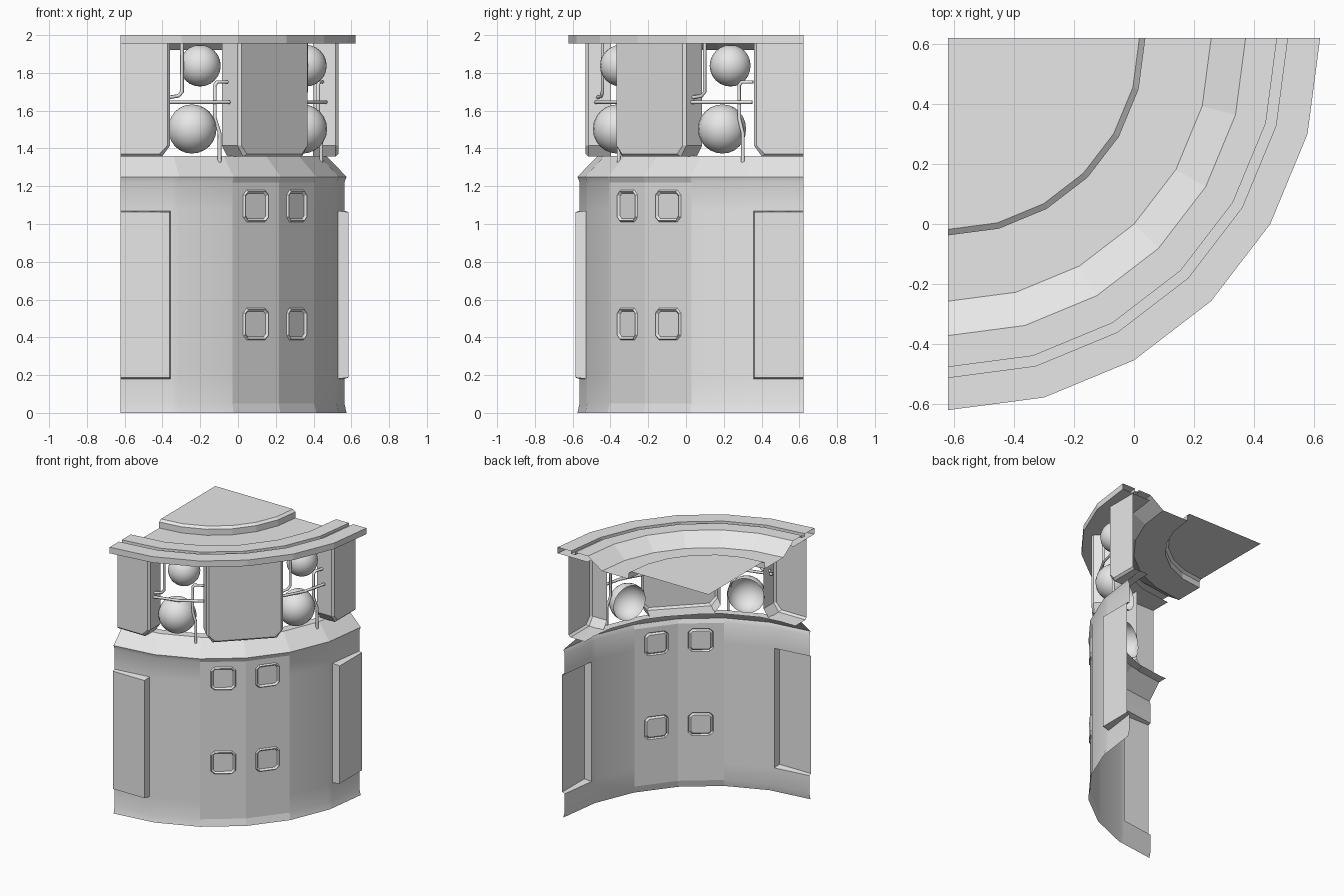
import bpy, bmesh, math
from mathutils import Vector

if "Cube" in bpy.data.objects:
    bpy.data.objects.remove(bpy.data.objects["Cube"])

CX, CY = -0.622, 0.622            # centre of the quarter circle
grey = bpy.data.materials.new("light_grey")
grey.diffuse_color = (0.8, 0.8, 0.8, 1)
grey.use_nodes = True
grey.node_tree.nodes["Principled BSDF"].inputs["Base Color"].default_value = grey.diffuse_color


def pol(r, deg, z):
    a = math.radians(deg)
    return Vector((CX + r * math.cos(a), CY + r * math.sin(a), z))


def loc(k, d, t, z):
    """d = distance out along direction k, t = sideways offset."""
    a = math.radians(k)
    return Vector((CX + d * math.cos(a) - t * math.sin(a),
                   CY + d * math.sin(a) + t * math.cos(a), z))


def finish(bm, name, smooth=None, recalc=True):
    bmesh.ops.remove_doubles(bm, verts=bm.verts, dist=0.0005)
    if recalc:
        bmesh.ops.recalc_face_normals(bm, faces=bm.faces)
    me = bpy.data.meshes.new(name)
    bm.to_mesh(me)
    bm.free()
    ob = bpy.data.objects.new(name, me)
    bpy.context.collection.objects.link(ob)
    me.materials.append(grey)
    if smooth:
        bpy.ops.object.select_all(action='DESELECT')
        ob.select_set(True)
        bpy.context.view_layer.objects.active = ob
        bpy.ops.object.shade_smooth_by_angle(angle=math.radians(smooth))
    return ob


def grid(bm, rows, skip=()):
    """Skin rows of points (bottom to top, left to right)."""
    vs = [[bm.verts.new(p) for p in r] for r in rows]
    faces = {}
    for i in range(len(vs) - 1):
        for j in range(len(vs[0]) - 1):
            if (i, j) not in skip:
                faces[i, j] = bm.faces.new(
                    (vs[i][j], vs[i][j + 1], vs[i + 1][j + 1], vs[i + 1][j]))
    return vs, faces


# Top plate: swept profile, six facets
prof = [(1.0, 1.955), (1.244, 1.955), (1.244, 2), (1.135, 2), (1.135, 1.98),
        (1.10, 1.98), (1.10, 2), (0.995, 2), (0.88, 1.92), (0.66, 1.92),
        (0.66, 1.965), (0.64, 1.98)]
bm = bmesh.new()
vs, _ = grid(bm, [[pol(r, a, z) for a in range(-90, 1, 15)] for r, z in prof])
c = bm.verts.new(pol(0, 0, 1.98))
for j in range(6):
    bm.faces.new((vs[-1][j], vs[-1][j + 1], c))
finish(bm, "top_plate", recalc=False)

# Lower body sides with openings for the raised panels
R = 1.185
body = [(1.197, 0), (R, 0.05), (R, 0.18), (R, 1.07), (R, 1.22), (1.197, 1.25)]
F = 0.265 / (R * math.sin(math.radians(15)))
for name, k, s in (("body_left", -90, 1), ("body_right", 0, -1)):
    bm = bmesh.new()
    rows = []
    for r, z in body:
        p0, p1, p2 = (pol(r, k + s * a, z) for a in (0, 15, 30))
        row = [p0, p0.lerp(p1, F), p1, p2]
        rows.append(row if s > 0 else row[::-1])
    grid(bm, rows, skip={(2, 0 if s > 0 else 2)})
    finish(bm, name, 25, recalc=False)

# Centre body facets with framed square ports
for name, a0 in (("port_panel_left", -60), ("port_panel_right", -45)):
    bm = bmesh.new()
    lo, hi = (0.23, 0.78) if a0 == -60 else (0.22, 0.77)
    zr = [(1.197, 0), (R, 0.05), (R, 0.385), (R, 0.555), (R, 1.01),
          (R, 1.18), (R, 1.22), (1.197, 1.25)]
    rows = [[pol(r, a0, z).lerp(pol(r, a0 + 15, z), f) for f in (0, lo, hi, 1)]
            for r, z in zr]
    vs, faces = grid(bm, rows)
    corners = [vs[i][j] for i in (2, 3, 4, 5) for j in (1, 2)]
    bmesh.ops.bevel(bm, geom=corners, offset=0.025, segments=1,
                    affect='VERTICES', profile=0.5)
    mid = pol(R, a0, 0).lerp(pol(R, a0 + 15, 0), (lo + hi) / 2)
    ports = [f for f in bm.faces if len(f.verts) == 8 and any(
        (f.calc_center_median() - Vector((mid.x, mid.y, z))).length < 0.02
        for z in (0.47, 1.095))]
    bmesh.ops.inset_individual(bm, faces=ports, thickness=0.008, depth=0.010)
    bmesh.ops.inset_individual(bm, faces=ports, thickness=0.012, depth=-0.012)
    finish(bm, name, recalc=False)

# Sloped collar above the body, with inner ledge
bm = bmesh.new()
grid(bm, [[pol(r, a, z) for a in range(-90, 1, 15)]
          for r, z in ((1.197, 1.25), (1.09, 1.36), (1.03, 1.36))])
finish(bm, "collar", recalc=False)


def half_shell(bm, k, s, levels, top_too):
    """Half of a raised open-backed box. levels = outlines front to back."""
    loops = [[bm.verts.new(loc(k, d, s * t, z)) for d, t, z in lv]
             for lv in levels]
    made = [bm.faces.new(loops[0])]
    for a, b in zip(loops, loops[1:]):
        for i in range(len(a) - 1):
            made.append(bm.faces.new((a[i], b[i], b[i + 1], a[i + 1])))
    if s < 0:
        bmesh.ops.reverse_faces(bm, faces=made)


def block_outline(d, g):
    return [(d, 0, 1.357 + g), (d, 0.22 - g, 1.357 + g),
            (d, 0.262 - g, 1.415), (d, 0.262 - g, 1.955), (d, 0, 1.955)]


# Upper blocks between plate and collar: half, whole, half
for name, k, sides in (("block_left", -90, (1,)), ("block_middle", -45, (1, -1)),
                       ("block_right", 0, (-1,))):
    bm = bmesh.new()
    for s in sides:
        half_shell(bm, k, s, [block_outline(1.153, 0.014),
                              block_outline(1.138, 0), block_outline(1.02, 0)], True)
    finish(bm, name, recalc=len(sides) == 2)

# Raised flat panels on the body
dip = R - R * (1 - math.cos(math.radians(15))) * F
for name, k, s in (("side_panel_left", -90, 1), ("side_panel_right", 0, -1)):
    bm = bmesh.new()
    front = [(1.206, 0, 0.187), (1.206, 0.26, 0.187),
             (1.206, 0.26, 1.063), (1.206, 0, 1.063)]
    back = [(R, 0, 0.18), (dip, 0.265, 0.18), (dip, 0.265, 1.07), (R, 0, 1.07)]
    half_shell(bm, k, s, [front, back], False)
    finish(bm, name, recalc=False)


# Round lamps and pipes in the two gaps
def pipe(name, pts, rot):
    cu = bpy.data.curves.new(name, 'CURVE')
    cu.dimensions = '3D'
    cu.bevel_depth = 0.010
    cu.bevel_resolution = 1
    cu.use_fill_caps = True
    sp = cu.splines.new('POLY')
    sp.points.add(len(pts) - 1)
    for q, (r, a, z) in zip(sp.points, pts):
        q.co = (*pol(r, a + rot, z), 1)
    tmp = bpy.data.objects.new(name + "_path", cu)
    bpy.context.collection.objects.link(tmp)
    dg = bpy.context.evaluated_depsgraph_get()
    me = bpy.data.meshes.new_from_object(tmp.evaluated_get(dg))
    bpy.data.objects.remove(tmp)
    me.materials.clear()
    me.materials.append(grey)
    ob = bpy.data.objects.new(name, me)
    bpy.context.collection.objects.link(ob)


for rot, tag in ((0, "left"), (45, "right")):
    for part, ang, z, rad in (("upper", -66.5, 1.838, 0.11),
                              ("lower", -69, 1.503, 0.13)):
        bm = bmesh.new()
        bmesh.ops.create_uvsphere(bm, u_segments=20, v_segments=12, radius=rad)
        ctr = pol(1.055, ang + rot, z)
        bmesh.ops.translate(bm, verts=bm.verts, vec=ctr)
        out = pol(1, -67.5 + rot, 0) - pol(0, 0, 0)
        bmesh.ops.bisect_plane(bm, geom=bm.verts[:] + bm.edges[:] + bm.faces[:],
                               plane_co=ctr - out * 0.02, plane_no=out,
                               clear_inner=True)
        finish(bm, f"lamp_{part}_{tag}", 40)
    pipe(f"hooked_pipe_{tag}", [(1.113, -73, 1.955), (1.113, -73, 1.70),
                                (1.113, -74, 1.678), (1.12, -77, 1.67)], rot)
    pipe(f"cross_bar_{tag}", [(1.13, -77.5, 1.645), (1.135, -68, 1.645),
                              (1.12, -59, 1.645)], rot)
    pipe(f"drop_pipe_{tag}", [(1.1, -59, 1.752), (1.1, -62.3, 1.752),
                              (1.1, -63, 1.735), (1.1, -63, 1.56),
                              (1.11, -61.8, 1.48), (1.11, -61.8, 1.32)], rot)
